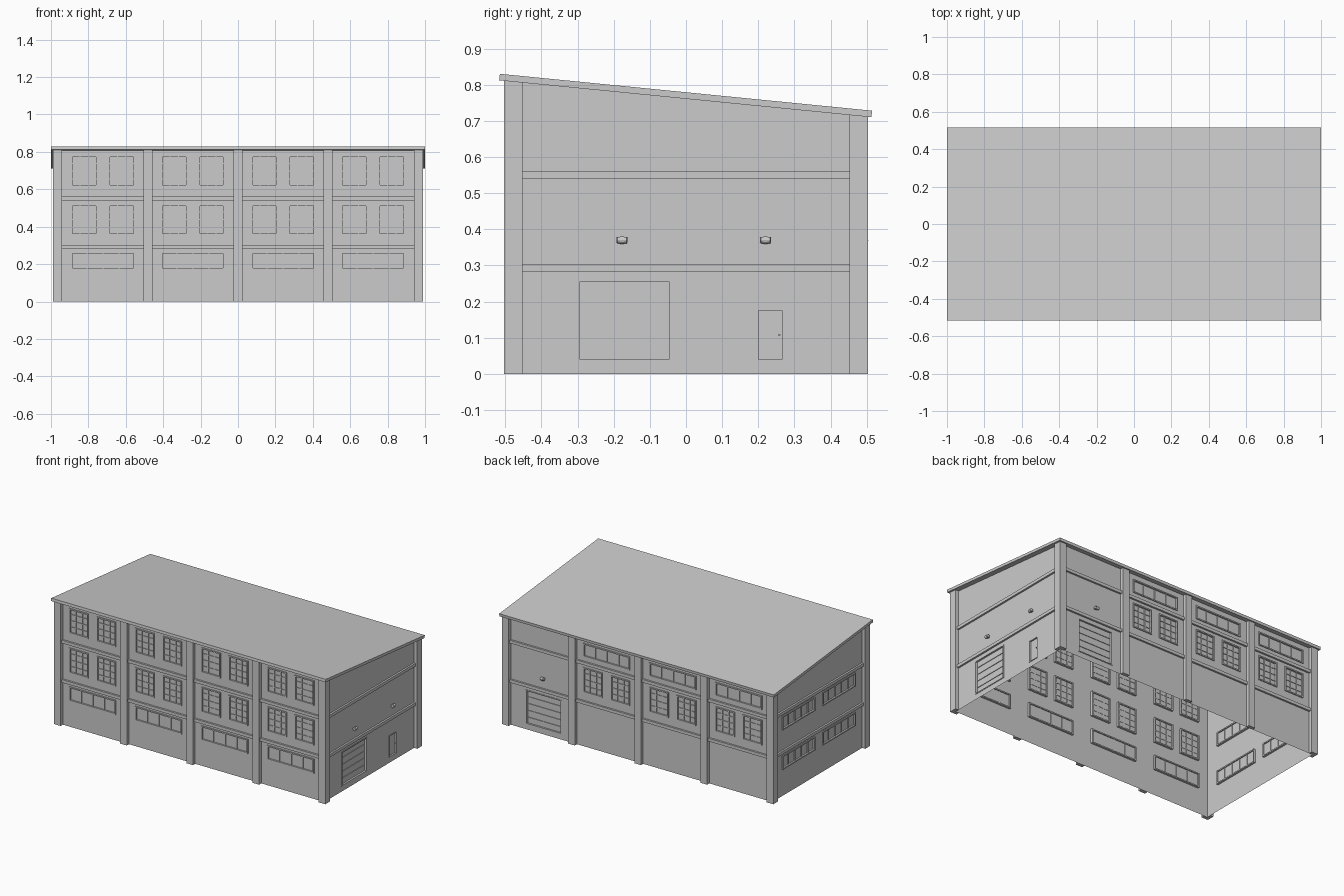
import bpy, bmesh, math
from mathutils import Vector

if "Cube" in bpy.data.objects:
    bpy.data.objects.remove(bpy.data.objects["Cube"])

WX, WY = 0.965, 0.48          # wall planes
FRAMES = {                    # wall-local (u along, d outward, z up) -> world
    "front": lambda u, d, z: Vector((u, -WY - d, z)),
    "back": lambda u, d, z: Vector((u, WY + d, z)),
    "right": lambda u, d, z: Vector((WX + d, u, z)),
    "left": lambda u, d, z: Vector((-WX - d, u, z)),
}
BAYS = (-0.722, -0.241, 0.241, 0.722)


def under(y):
    """Height of the roof underside."""
    return 0.761 - 0.099 * y


def finish(name, bm, recalc=True):
    if recalc:
        bmesh.ops.recalc_face_normals(bm, faces=bm.faces)
    me = bpy.data.meshes.new(name)
    bm.to_mesh(me)
    bm.free()
    ob = bpy.data.objects.new(name, me)
    bpy.context.collection.objects.link(ob)
    return ob


def box(bm, f, u0, u1, d0, d1, z0, z1):
    vs = []
    for z in (z0, z1):
        for u, d in ((u0, d0), (u1, d0), (u1, d1), (u0, d1)):
            p = f(u, d, z)
            p.z = min(p.z, under(p.y))
            vs.append(bm.verts.new(p))
    for q in ((0, 1, 2, 3), (4, 5, 6, 7), (0, 1, 5, 4), (1, 2, 6, 5), (2, 3, 7, 6), (3, 0, 4, 7)):
        bm.faces.new([vs[i] for i in q])


def border(bm, f, r, w, d0, d1):
    u0, u1, z0, z1 = r
    box(bm, f, u0, u0 + w, d0, d1, z0, z1)
    box(bm, f, u1 - w, u1, d0, d1, z0, z1)
    box(bm, f, u0 + w, u1 - w, d0, d1, z0, z0 + w)
    box(bm, f, u0 + w, u1 - w, d0, d1, z1 - w, z1)


def wall(side, half, holes):
    """Single-sheet wall with openings, top edge following the roof."""
    f = FRAMES[side]
    us = sorted({-half, half} | {round(h[i], 4) for h in holes for i in (0, 1)})
    zs = sorted({0.0, 1.0} | {round(h[i], 4) for h in holes for i in (2, 3)})
    out = f(0, 1, 0) - f(0, 0, 0)
    bm = bmesh.new()
    grid = {}
    for u in us:
        for z in zs:
            p = f(u, 0, z)
            p.z = min(p.z, under(p.y))
            grid[u, z] = bm.verts.new(p)
    for a, b in zip(us, us[1:]):
        for c, e in zip(zs, zs[1:]):
            mu, mz = (a + b) / 2, (c + e) / 2
            if any(h[0] < mu < h[1] and h[2] < mz < h[3] for h in holes):
                continue
            face = bm.faces.new([grid[k] for k in ((a, c), (b, c), (b, e), (a, e))])
            face.normal_update()
            if face.normal.dot(out) < 0:
                face.normal_flip()
    finish(side + "_wall", bm, False)


def window(side, r, cols, rows):
    f = FRAMES[side]
    u0, u1, z0, z1 = r
    bm = bmesh.new()
    border(bm, f, r, 0.008, -0.014, 0.006)
    for i in range(1, cols):
        u = u0 + (u1 - u0) * i / cols
        box(bm, f, u - 0.0025, u + 0.0025, -0.01, 0.0, z0, z1)
    for i in range(1, rows):
        z = z0 + (z1 - z0) * i / rows
        box(bm, f, u0, u1, -0.009, -0.001, z - 0.0025, z + 0.0025)
    box(bm, f, u0, u1, -0.007, -0.005, z0, z1)     # pane
    finish(side + "_window", bm)


def garage_door(side, r):
    f = FRAMES[side]
    u0, u1, z0, z1 = r
    bm = bmesh.new()
    border(bm, f, r, 0.006, -0.016, 0.003)
    n = 5
    h = (z1 - z0) / n
    box(bm, f, u0, u1, -0.016, -0.013, z0, z1)
    for i in range(n):                             # horizontal panels
        box(bm, f, u0 + 0.008, u1 - 0.008, -0.013, -0.009, z0 + i * h + 0.002, z0 + (i + 1) * h - 0.002)
    finish(side + "_garage_door", bm)


def lamp(side, u, z):
    """Ribbed wall lamp lying along the wall."""
    f = FRAMES[side]
    bm = bmesh.new()
    box(bm, f, u - 0.008, u + 0.008, 0, 0.012, z - 0.005, z + 0.005)
    prof = [(-0.015, 0.006), (-0.013, 0.009), (-0.006, 0.009), (-0.005, 0.0105),
            (0.005, 0.0105), (0.006, 0.009), (0.013, 0.009), (0.015, 0.006)]
    rings = [[bm.verts.new(f(u + a, 0.014 + r * math.cos(t * math.pi / 6), z + r * math.sin(t * math.pi / 6)))
              for t in range(12)] for a, r in prof]
    for A, B in zip(rings, rings[1:]):
        for i in range(12):
            j = (i + 1) % 12
            bm.faces.new((A[i], A[j], B[j], B[i]))
    bm.faces.new(rings[0])
    bm.faces.new(rings[-1])
    finish(side + "_lamp", bm)


# Openings: (rectangle, columns, rows)
pair = lambda c, z0, z1: [((c + a, c + a + 0.14, z0, z1), 3, 4) for a in (-0.17, 0.03)]
strip = lambda c, z0, z1, n: [((c - 0.17, c + 0.17, z0, z1), n, 1)]
windows = {"front": [], "back": [], "right": [], "left": []}
for c in BAYS:
    windows["front"] += pair(c, 0.615, 0.78) + pair(c, 0.355, 0.52) + strip(c, 0.17, 0.265, 4)
for c in BAYS[:3]:
    windows["back"] += pair(c, 0.355, 0.52) + strip(c, 0.59, 0.68, 4)
for c in (-0.21, 0.21):
    windows["left"] += strip(c, 0.175, 0.265, 5) + strip(c, 0.435, 0.525, 5)
garages = {"right": (-0.30, -0.04, 0.035, 0.26), "back": (0.57, 0.83, 0.035, 0.26)}
door = (0.195, 0.27, 0.035, 0.18)

# Walls, windows and floor bands
for side, wins in windows.items():
    half = WX if side in ("front", "back") else WY
    holes = [w[0] for w in wins]
    if side in garages:
        holes.append(garages[side])
        garage_door(side, garages[side])
    if side == "right":
        holes.append(door)
    wall(side, half, holes)
    for r, c, n in wins:
        window(side, r, c, n)
    bm = bmesh.new()
    for z in (0.282, 0.541):
        box(bm, FRAMES[side], -half, half, 0, 0.012, z, z + 0.02)
    finish(side + "_floor_bands", bm)

# Pilasters along front and back, wrapped around the corners
for side in ("front", "back"):
    bm = bmesh.new()
    for u in (-0.482, 0.0, 0.482):
        box(bm, FRAMES[side], u - 0.024, u + 0.024, 0, 0.023, 0, 1)
    finish(side + "_pilasters", bm)
bm = bmesh.new()
for s in (-1, 1):
    for side in ("front", "back"):
        box(bm, FRAMES[side], s * 0.94, s * 0.988, 0, 0.023, 0, 1)
    for side in ("left", "right"):
        box(bm, FRAMES[side], s * 0.453, s * WY, 0, 0.023, 0, 1)
finish("corner_pilasters", bm)

# Side door with handle
bm = bmesh.new()
f = FRAMES["right"]
border(bm, f, door, 0.005, -0.014, 0.003)
box(bm, f, door[0], door[1], -0.014, -0.008, door[2], door[3])
box(bm, f, 0.254, 0.262, -0.008, 0.002, 0.106, 0.109)
finish("side_door", bm)

# Lamps above the doors
lamp("right", -0.177, 0.37)
lamp("right", 0.22, 0.37)
lamp("back", 0.70, 0.37)

# Sloping roof slab
bm = bmesh.new()
prof = [(-0.517, 0.812), (0.513, 0.71), (0.515, 0.728), (-0.515, 0.83)]
ends = [[bm.verts.new((x, y, z)) for y, z in prof] for x in (-1, 1)]
for e in ends:
    bm.faces.new(e)
for i in range(4):
    j = (i + 1) % 4
    bm.faces.new((ends[0][i], ends[0][j], ends[1][j], ends[1][i]))
finish("roof", bm)
